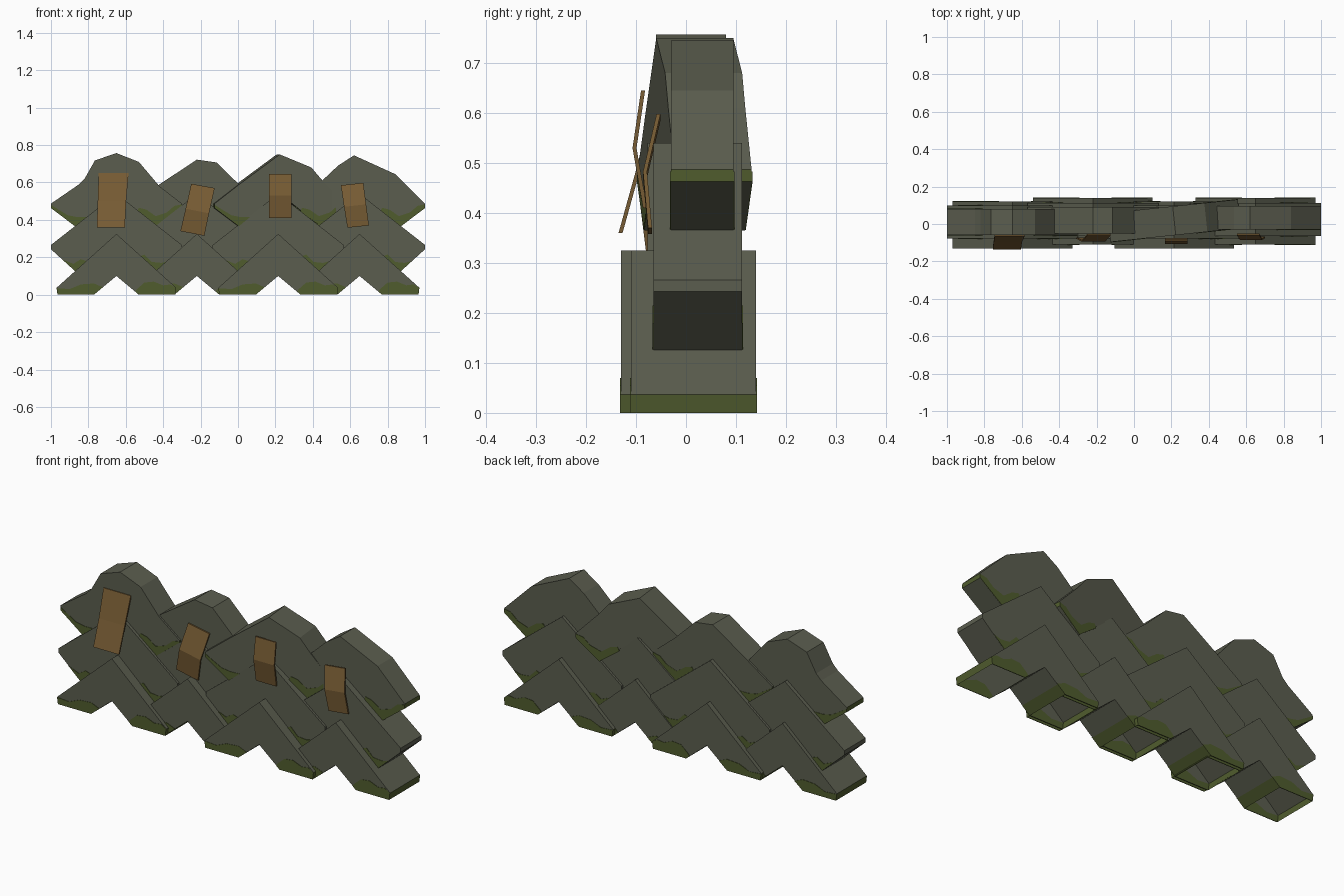
import bpy, bmesh, math
from mathutils import Matrix, Vector

if "Cube" in bpy.data.objects:
    bpy.data.objects.remove(bpy.data.objects["Cube"])


def mat(name, c):
    m = bpy.data.materials.new(name)
    m.diffuse_color = (*c, 1)
    m.use_nodes = True
    m.node_tree.nodes["Principled BSDF"].inputs["Base Color"].default_value = m.diffuse_color
    return m


STONE = mat("weathered_stone", (0.105, 0.111, 0.078))
MOSS = mat("moss_green", (0.080, 0.107, 0.027))
WOOD = mat("old_brown_board", (0.190, 0.110, 0.035))


def finish(bm, name, mats):
    bmesh.ops.recalc_face_normals(bm, faces=bm.faces)
    me = bpy.data.meshes.new(name)
    bm.to_mesh(me)
    bm.free()
    for m in mats:
        me.materials.append(m)
    ob = bpy.data.objects.new(name, me)
    bpy.context.collection.objects.link(ob)
    return ob


def extrude(bm, pts, y0, y1):
    """Prism from an x/z outline, between two depths."""
    f = bm.faces.new([bm.verts.new((x, y0, z)) for x, z in pts])
    r = bmesh.ops.extrude_face_region(bm, geom=[f])
    for v in r["geom"]:
        if isinstance(v, bmesh.types.BMVert):
            v.co.y = y1


def block(name, cx, outline, y0, y1, patches, mossy, turn=0.0):
    """Chevron stone with moss at its feet and flat moss patches front and back."""
    cy = (y0 + y1) / 2
    place = Matrix.Translation((cx, cy, 0)) @ Matrix.Rotation(turn, 4, 'Z')
    bm = bmesh.new()
    extrude(bm, outline, y0 - cy, y1 - cy)
    bmesh.ops.recalc_face_normals(bm, faces=bm.faces)
    if mossy == "foot":      # green band on the ground, hollow underneath
        bmesh.ops.bisect_plane(bm, geom=bm.verts[:] + bm.edges[:] + bm.faces[:],
                               plane_co=(0, 0, 0.037), plane_no=(0, 0, 1))
        low = [f for f in bm.faces if f.normal.z < -0.95]
        bmesh.ops.delete(bm, geom=low, context='FACES_ONLY')
        for f in bm.faces:
            if max(v.co.z for v in f.verts) < 0.04 and abs(f.normal.y) < 0.5:
                f.material_index = 1
    elif mossy == "tip":     # green cut ends
        for f in bm.faces:
            if abs(f.normal.x) > 0.99:
                f.material_index = 1
    bm.transform(place)
    finish(bm, name, [STONE, MOSS])
    bm = bmesh.new()
    h = (y1 - y0) / 2
    for p in patches:
        for s in (-1, 1):
            extrude(bm, p, s * (h - 0.001), s * (h + 0.002))
    bm.transform(place)
    finish(bm, name + "_moss", [MOSS])


def flip(pts):
    return [(-x, z) for x, z in reversed(pts)]


CX = [-0.65, -0.22, 0.215, 0.65]

# bottom row
half = [(0.12, 0), (0.315, 0), (0.32, 0.037)]
foot = [(0, 0.10)] + half + [(0, 0.325)] + flip(half)
foot_moss = [
    [(-0.315, 0), (-0.12, 0), (-0.072, 0.04), (-0.12, 0.06), (-0.19, 0.055),
     (-0.25, 0.03), (-0.32, 0.035)],
    [(0.12, 0), (0.315, 0), (0.32, 0.037), (0.29, 0.055), (0.25, 0.05),
     (0.2, 0.07), (0.15, 0.065), (0.11, 0.03), (0.10, 0.018)]]
for i, cx in enumerate(CX):
    d = 0.02 * (i % 2)
    block(f"bottom_chevron_{i+1}", cx, foot, -0.13 + d, 0.12 + d, foot_moss, "foot")

# middle row
leg = [(0.22, 0.125), (0.35, 0.243), (0.35, 0.266)]
mid = [(0, 0.325)] + leg + [(0, 0.54)] + flip(leg)
mid_moss = [
    [(-0.29, 0.189), (-0.22, 0.126), (-0.16, 0.18), (-0.19, 0.19), (-0.23, 0.165)],
    [(0.28, 0.18), (0.22, 0.126), (0.13, 0.207), (0.15, 0.215), (0.19, 0.175), (0.24, 0.17)]]
for i, cx in enumerate(CX):
    d = 0.012 * (i % 2)
    block(f"middle_chevron_{i+1}", cx, mid, -0.077 + d, 0.10 + d, mid_moss, "")

# top row: broken crowns on the same legs
tleg = [(0.22, 0.365), (0.35, 0.463), (0.35, 0.487)]
crowns = [
    [(0.23, 0.58), (0.12, 0.71), (0, 0.757), (-0.115, 0.718), (-0.17, 0.62), (-0.20, 0.59)],
    [(0.22, 0.595), (0.105, 0.707), (0, 0.722), (-0.20, 0.59)],
    [(0.23, 0.61), (0.17, 0.68), (0, 0.75), (-0.215, 0.592)],
    [(0.19, 0.645), (-0.03, 0.745), (-0.115, 0.69), (-0.20, 0.61)]]
depths = [(-0.06, 0.08), (-0.05, 0.09), (-0.06, 0.095), (-0.03, 0.095)]
top_moss = [
    [(-0.35, 0.463), (-0.22, 0.366), (-0.16, 0.415), (-0.21, 0.415), (-0.26, 0.425),
     (-0.31, 0.455), (-0.35, 0.48)],
    [(0.35, 0.463), (0.22, 0.366), (0.11, 0.445), (0.12, 0.465), (0.16, 0.455),
     (0.21, 0.42), (0.27, 0.44), (0.31, 0.475), (0.35, 0.483)]]
for i, cx in enumerate(CX):
    outline = [(0, 0.54)] + tleg + crowns[i] + flip(tleg)
    block(f"top_chevron_{i+1}", cx, outline, *depths[i], top_moss, "tip",
          0.105 if i == 2 else 0.0)


# bent boards on the front: (left x, right x, left z, right z, y) per cross line
def board(name, lines):
    bm = bmesh.new()
    rows = [[[bm.verts.new((x, y + o, z)) for x, z in ((xl, zl), (xr, zr))]
             for o in (-0.004, 0.004)] for xl, xr, zl, zr, y in lines]
    rings = [(f[0], f[1], b[1], b[0]) for f, b in rows]
    for a, b in zip(rings, rings[1:]):
        for k in range(4):
            bm.faces.new((a[k], a[(k + 1) % 4], b[(k + 1) % 4], b[k]))
    bm.faces.new(rings[0])
    bm.faces.new(rings[-1])
    finish(bm, name, [WOOD])


board("board_1", [(-0.745, -0.585, 0.65, 0.65, -0.060), (-0.75, -0.598, 0.50, 0.50, -0.092),
                  (-0.755, -0.605, 0.36, 0.36, -0.131)])
board("board_2", [(-0.25, -0.125, 0.593, 0.57, -0.058), (-0.28, -0.155, 0.46, 0.435, -0.090),
                  (-0.308, -0.18, 0.34, 0.315, -0.075)])
board("board_3", [(0.165, 0.285, 0.645, 0.645, -0.086), (0.165, 0.287, 0.53, 0.53, -0.103),
                  (0.165, 0.285, 0.41, 0.41, -0.082)])
board("board_4", [(0.55, 0.67, 0.585, 0.598, -0.055), (0.567, 0.685, 0.47, 0.483, -0.082),
                  (0.585, 0.70, 0.358, 0.37, -0.072)])
